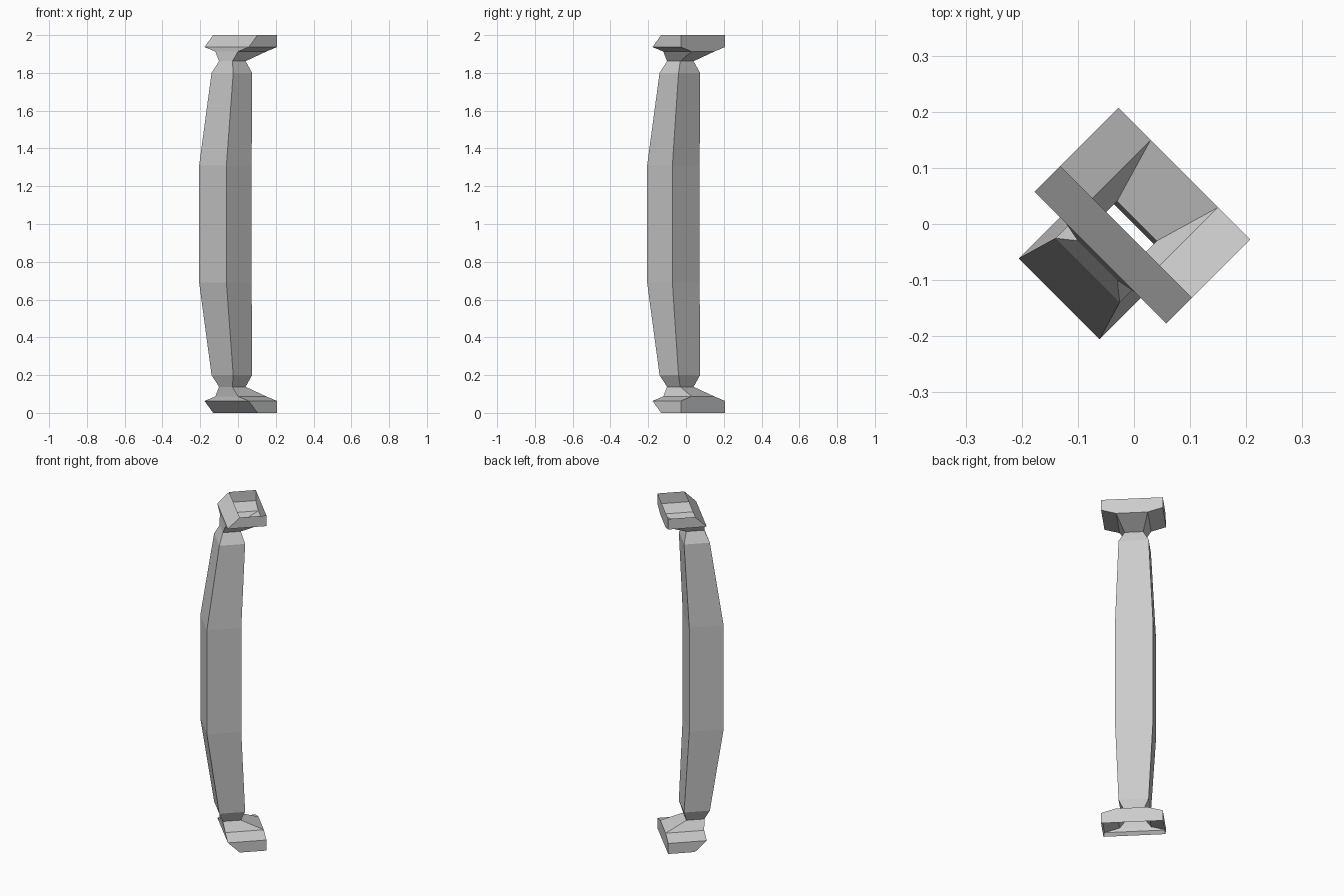
import bpy
import bmesh
from math import radians

cube = bpy.data.objects.get("Cube")
if cube:
    bpy.data.objects.remove(cube, do_unlink=True)

# Single plain grey
grey = bpy.data.materials.new("plain_grey")
grey.use_nodes = True
color = (0.6, 0.6, 0.6, 1)
grey.diffuse_color = color
grey.node_tree.nodes["Principled BSDF"].inputs["Base Color"].default_value = color


def open_loft(name, rings):
    """Open-ended shell through rectangular rings (z, front, back, half_width)."""
    bm = bmesh.new()
    loops = []
    for z, front, back, w in rings:
        corners = ((front, -w), (back, -w), (back, w), (front, w))
        loops.append([bm.verts.new((x, y, z)) for x, y in corners])
    for low, high in zip(loops, loops[1:]):
        for i in range(4):
            j = (i + 1) % 4
            bm.faces.new((low[i], low[j], high[j], high[i]))
    mesh = bpy.data.meshes.new(name)
    bm.to_mesh(mesh)
    bm.free()
    mesh.materials.append(grey)
    obj = bpy.data.objects.new(name, mesh)
    obj.location.z = 1
    obj.rotation_euler.z = radians(45)
    bpy.context.collection.objects.link(obj)
    return obj


# Heights are measured from the middle of the handle
neck = (0.862, -0.092, 0.007, 0.05)
shoulder = (0.8, -0.117, 0.025, 0.081)
belly = (0.31, -0.189, 0.0, 0.102)

# Bowed grip, symmetric top to bottom
upper = [belly, shoulder, neck]
lower = [(-z, f, b, w) for z, f, b, w in reversed(upper)]
open_loft("grip", lower + upper)

# Flared end caps, open at the ends and mirrored about the middle
caps = open_loft("end_caps", [
    neck,
    (0.913, -0.085, 0.127, 0.085),
    (0.937, -0.085, 0.127, 0.166),
    (1.0, -0.02, 0.127, 0.166),
])
mirror = caps.modifiers.new("mirror", "MIRROR")
mirror.use_axis = (False, False, True)
